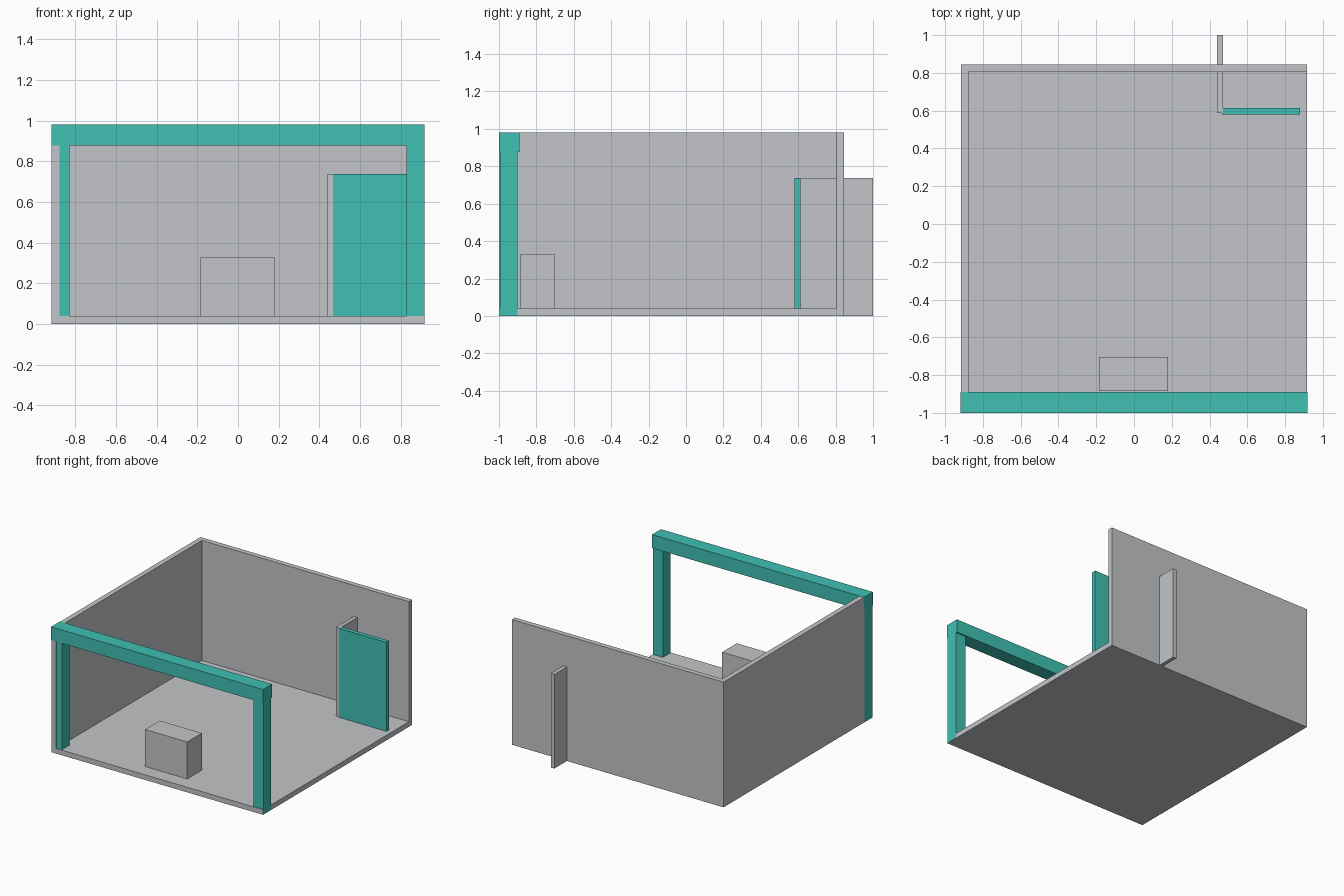
import bpy

default = bpy.data.objects.get("Cube")
if default:
    bpy.data.objects.remove(default, do_unlink=True)


def material(name, colour):
    mat = bpy.data.materials.new(name)
    mat.use_nodes = True
    mat.diffuse_color = (*colour, 1)
    bsdf = next(n for n in mat.node_tree.nodes if n.type == 'BSDF_PRINCIPLED')
    bsdf.inputs["Base Color"].default_value = (*colour, 1)
    return mat


grey = material("light_grey", (0.54, 0.56, 0.58))
teal = material("teal", (0.05, 0.53, 0.45))


def box(name, x, y, z, mat):
    """Box spanning the (low, high) range given on each axis."""
    spans = (x, y, z)
    bpy.ops.mesh.primitive_cube_add(size=1, location=[(a + b) / 2 for a, b in spans])
    obj = bpy.context.object
    obj.name = name
    obj.scale = [b - a for a, b in spans]
    bpy.ops.object.transform_apply(location=False, rotation=False, scale=True)
    obj.data.materials.append(mat)
    return obj


half = 0.917        # half width of the room
back = 0.845        # outer face of the back wall
front = -0.999      # front edge of the floor
thick = 0.04        # floor and wall thickness
height = 0.98

# Room shell
box("floor", (-half, half), (front, back), (0, thick), grey)
box("left_side_wall", (-half, -half + thick), (front, back - thick), (thick, height), grey)
box("back_wall", (-half, half), (back - thick, back), (thick, height), grey)

# Front frame, a hair proud of the shell at the sides
outer = half + 0.001
for side, name in ((-1, "right_post"), (1, "left_post")):
    x = sorted((side * outer, side * 0.83))
    box(name, x, (-0.995, -0.9), (0.001, 0.9), teal)
box("front_beam", (-outer, outer), (-1, -0.89), (0.877, height + 0.002), teal)

# Counter, partition and door
box("counter", (-0.185, 0.18), (-0.885, -0.704), (thick, 0.33), grey)
box("partition", (0.44, 0.47), (0.587, 1), (0, 0.737), grey)
box("door", (0.467, 0.88), (0.58, 0.613), (0.001, 0.737), teal)
